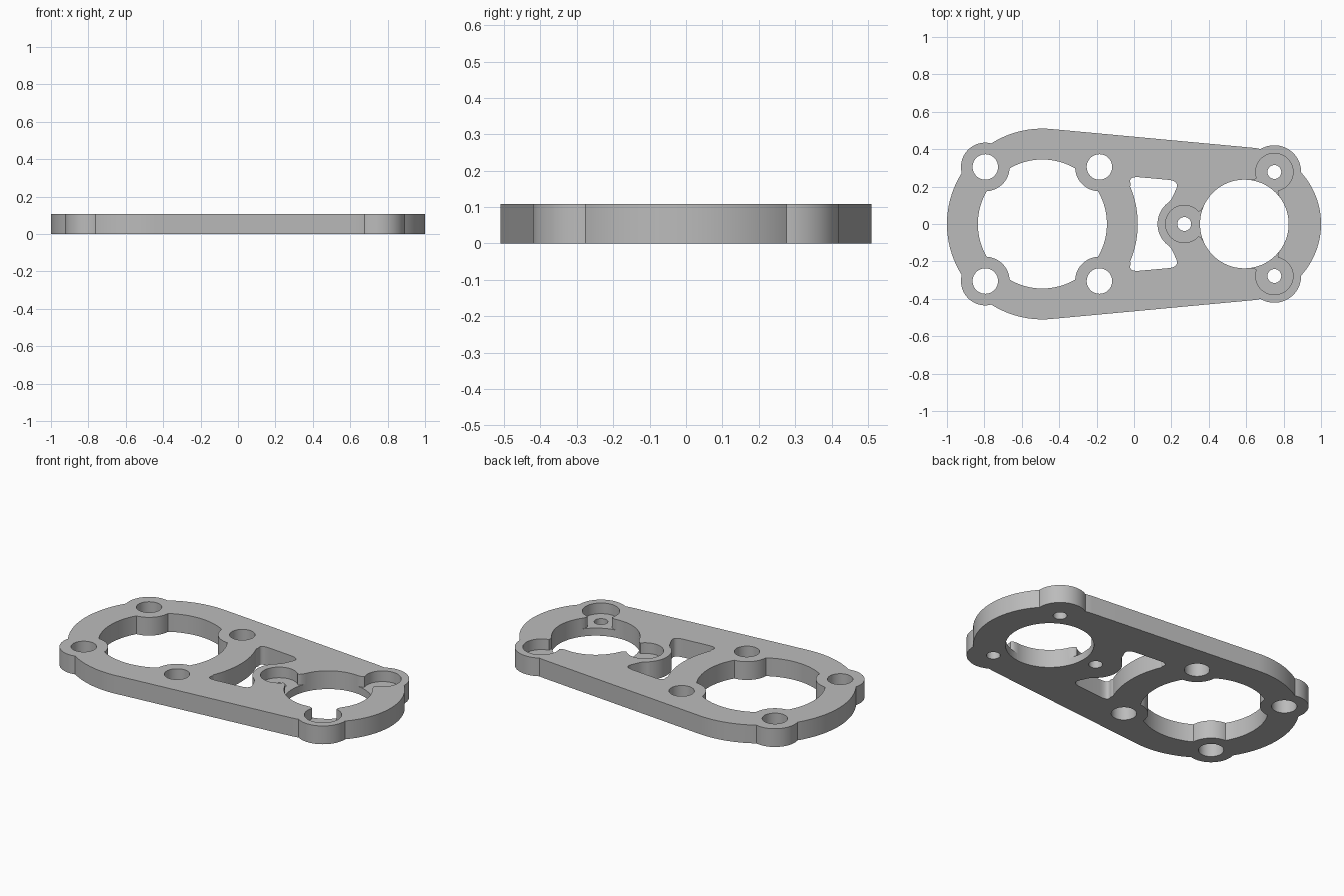
import bpy
import bmesh
from math import acos, cos, pi, radians, sin
from mathutils import Vector

if "Cube" in bpy.data.objects:
    bpy.data.objects.remove(bpy.data.objects["Cube"])

HEIGHT = 0.108
FLOOR = 0.045              # floor of the screw pockets
BIG, BIG_R = Vector((-0.49, 0)), 0.51
SMALL, SMALL_R = Vector((0.59, 0)), 0.41
BOLTS = [BIG + Vector((sx * 0.305, sy * 0.305)) for sx in (-1, 1) for sy in (-1, 1)]
SCREW_ANGLES = [radians(a) for a in (60, 180, 300)]
SCREW_REACH = 0.321


def arc(centre, r, start, end, n=48):
    """Points on an arc, angles in radians."""
    return [centre + r * Vector((cos(start + (end - start) * i / n),
                                 sin(start + (end - start) * i / n)))
            for i in range(n + 1)]


def corner(a, b, c, n=8):
    """Rounded corner from a to c, pulled towards b."""
    a, b, c = Vector(a), Vector(b), Vector(c)
    return [a * (1 - t) ** 2 + b * 2 * t * (1 - t) + c * t * t
            for t in (i / n for i in range(n + 1))]


def prism(name, points, z0=0.0, z1=HEIGHT):
    """Extrude a closed outline upwards."""
    bm = bmesh.new()
    face = bm.faces.new([bm.verts.new((p.x, p.y, z0)) for p in points])
    top = bmesh.ops.extrude_face_region(bm, geom=[face])["geom"]
    bmesh.ops.translate(bm, vec=(0, 0, z1 - z0),
                        verts=[v for v in top if isinstance(v, bmesh.types.BMVert)])
    bmesh.ops.recalc_face_normals(bm, faces=bm.faces)
    mesh = bpy.data.meshes.new(name)
    bm.to_mesh(mesh)
    bm.free()
    obj = bpy.data.objects.new(name, mesh)
    bpy.context.collection.objects.link(obj)
    return obj


def disc(name, centre, r, z0=0.0, z1=HEIGHT):
    return prism(name, arc(centre, r, 0, 2 * pi, 96)[:-1], z0, z1)


def combine(target, tool, operation):
    """Apply a boolean and remove the tool."""
    tool.hide_render = True
    mod = target.modifiers.new("shape", "BOOLEAN")
    mod.operation, mod.solver, mod.object = operation, "EXACT", tool
    bpy.context.view_layer.objects.active = target
    bpy.ops.object.modifier_apply(modifier=mod.name)
    bpy.data.objects.remove(tool)


def cut(target, points, z0=-0.1):
    combine(target, prism("cutter", points, z0, HEIGHT + 0.1), "DIFFERENCE")


def drill(target, centre, r, z0=-0.1):
    cut(target, arc(centre, r, 0, 2 * pi, 96)[:-1], z0)


# Tapered plate: two circles joined by tangent lines
tangent = acos((BIG_R - SMALL_R) / (SMALL.x - BIG.x))
plate = prism("mounting_plate",
              arc(BIG, BIG_R, tangent, 2 * pi - tangent, 96)
              + arc(SMALL, SMALL_R, -tangent, tangent, 96))

# Large opening, with bolt lugs reaching into it
drill(plate, BIG, 0.345)
for p in BOLTS:
    combine(plate, disc("bolt_lug", p, 0.13), "UNION")
for p in BOLTS:
    drill(plate, p, 0.068)

# Window in the web, following both rings and the middle screw lug
screws = [SMALL + SCREW_REACH * Vector((cos(a), sin(a))) for a in SCREW_ANGLES]
half = (arc(BIG, BIG_R, 0, radians(23), 16)
        + corner((-0.018, 0.215), (-0.035, 0.255), (0.03, 0.25))
        + corner((0.185, 0.236), (0.245, 0.23), (0.225, 0.185))
        + corner((0.209, 0.15), (0.198, 0.122), (0.168, 0.102))
        + arc(screws[1], 0.143, radians(137), pi, 12))
cut(plate, half + [Vector((p.x, -p.y)) for p in reversed(half[1:-1])])

# Screw lugs on the rim of the small ring
for p in (screws[0], screws[2]):
    combine(plate, disc("screw_lug", p, 0.143), "UNION")

# Small opening, screw pockets, their flared necks and the screw holes
drill(plate, SMALL, 0.237)
for p, angle in zip(screws, SCREW_ANGLES):
    inward = -Vector((cos(angle), sin(angle)))
    side = Vector((-inward.y, inward.x))
    drill(plate, p, 0.1, FLOOR)
    edge = [(0.0, 0.06), (0.073, 0.066), (0.084, 0.069), (0.094, 0.079), (0.104, 0.095)]
    neck = [p + inward * d + side * w for d, w in edge]
    neck += [p + inward * d - side * w for d, w in reversed(edge)]
    cut(plate, neck, FLOOR)
    drill(plate, p, 0.037)

# Finish
grey = bpy.data.materials.new("plain_grey")
grey.use_nodes = True
colour = (0.5, 0.5, 0.5, 1)
grey.diffuse_color = colour
grey.node_tree.nodes["Principled BSDF"].inputs["Base Color"].default_value = colour
plate.data.materials.clear()
plate.data.materials.append(grey)
bpy.ops.object.select_all(action="DESELECT")
plate.select_set(True)
bpy.context.view_layer.objects.active = plate
bpy.ops.object.shade_smooth_by_angle(angle=radians(30))
